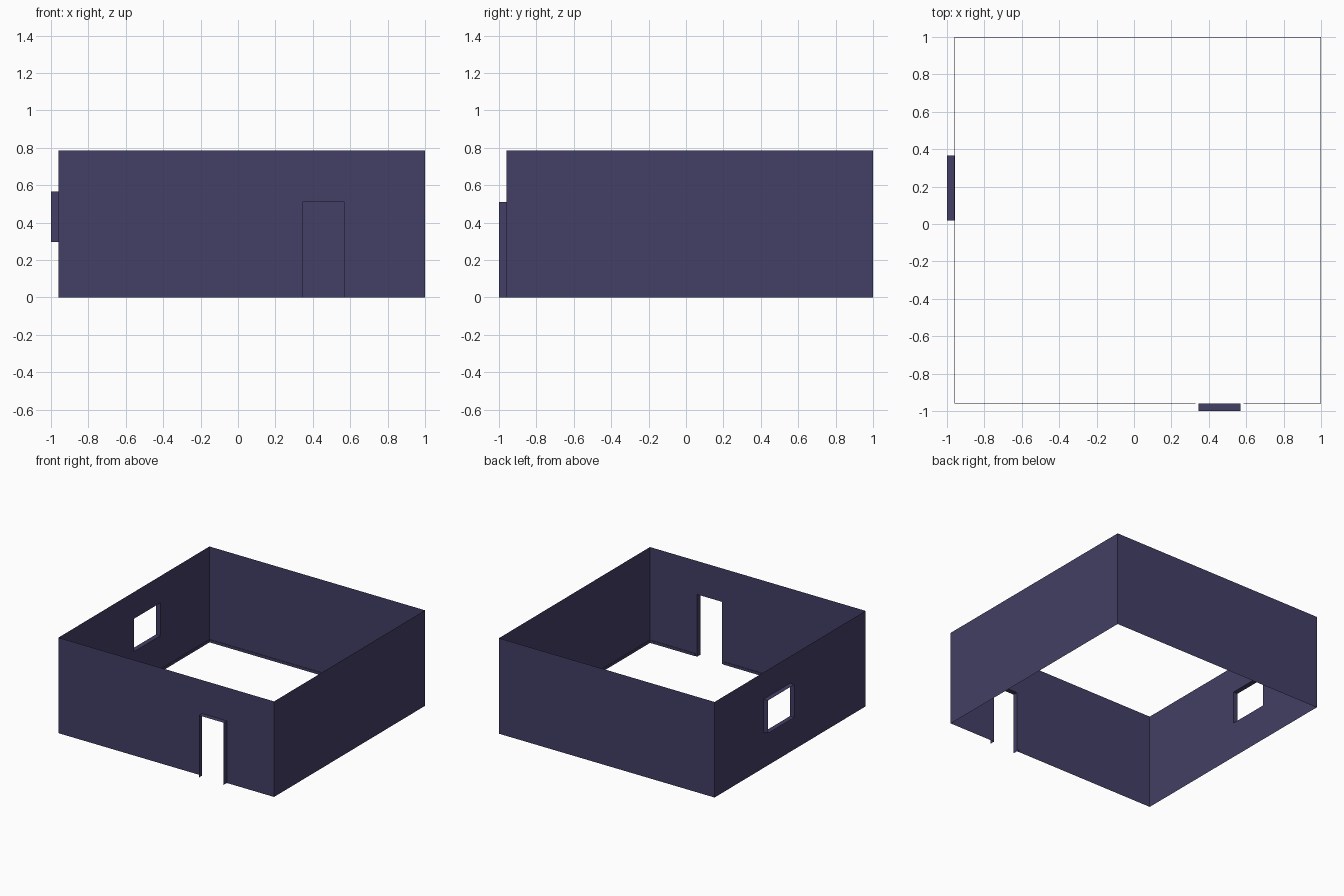
import bpy

if "Cube" in bpy.data.objects:
    bpy.data.objects.remove(bpy.data.objects["Cube"])

LO, HI, H = -0.96, 1.0, 0.785      # room extents and wall height
OUT = -1.0                         # outer face of the door and window reveals
DOOR = (0.345, 0.57, 0.0, 0.51)    # x0, x1, z0, z1
WINDOW = (0.02, 0.365, 0.295, 0.565)  # y0, y1, z0, z1
SKIRT_H, SKIRT_T, GAP = 0.022, 0.004, 0.016

mat = bpy.data.materials.new("dark_blue_wall")
mat.diffuse_color = (0.055, 0.05, 0.13, 1)
mat.use_nodes = True
mat.node_tree.nodes["Principled BSDF"].inputs["Base Color"].default_value = mat.diffuse_color


def make(name, quads):
    """Object from a list of four-point faces."""
    verts, faces = [], []
    for q in quads:
        faces.append(range(len(verts), len(verts) + 4))
        verts += q
    me = bpy.data.meshes.new(name)
    me.from_pydata(verts, [], [list(f) for f in faces])
    me.materials.append(mat)
    ob = bpy.data.objects.new(name, me)
    bpy.context.collection.objects.link(ob)
    return ob


def place(side, u, d, z):
    """Point on a wall: u along it, d across it."""
    return (u, d, z) if side == "y" else (d, u, z)


def wall(name, side, d, hole=None):
    """Paper-thin wall, split into panels around an opening."""
    if hole:
        a, b, c, e = hole
        rects = [(LO, a, 0, H), (b, HI, 0, H), (a, b, e, H)]
        if c > 0:
            rects.append((a, b, 0, c))
    else:
        rects = [(LO, HI, 0, H)]
    make(name, [[place(side, u, d, z) for u, z in
                 ((a, c), (b, c), (b, e), (a, e))] for a, b, c, e in rects])


def reveal(name, side, hole, sill):
    """Lining of an opening, reaching outwards from the wall."""
    a, b, c, e = hole
    path = [(a, c), (a, e), (b, e), (b, c)]
    if sill:
        path.append((a, c))
    make(name, [[place(side, *p) for p in
                 ((u0, LO, z0), (u0, OUT, z0), (u1, OUT, z1), (u1, LO, z1))]
                for (u0, z0), (u1, z1) in zip(path, path[1:])])


def skirting(name, side, d, a, b):
    """Low strip along the inside foot of a wall."""
    t = d + SKIRT_T if d < 0 else d - SKIRT_T
    prof = [(d, 0), (t, 0), (t, SKIRT_H), (d, SKIRT_H)]
    quads = [[place(side, a, *p), place(side, b, *p),
              place(side, b, *q), place(side, a, *q)]
             for p, q in zip(prof[1:], prof[2:])]
    quads += [[place(side, u, *p) for p in prof] for u in (a, b)]
    make(name, quads)


# Walls
wall("front_wall", "y", LO, DOOR)
wall("back_wall", "y", HI)
wall("left_wall", "x", LO, WINDOW)
wall("right_wall", "x", HI)

# Opening linings
reveal("door_lining", "y", DOOR, False)
reveal("window_lining", "x", WINDOW, True)

# Skirting boards, stopping short of the doorway
skirting("front_skirting_left", "y", LO, LO, DOOR[0] - GAP)
skirting("front_skirting_right", "y", LO, DOOR[1] + GAP, HI)
skirting("back_skirting", "y", HI, LO, HI)
skirting("left_skirting", "x", LO, LO, HI)
skirting("right_skirting", "x", HI, LO, HI)
